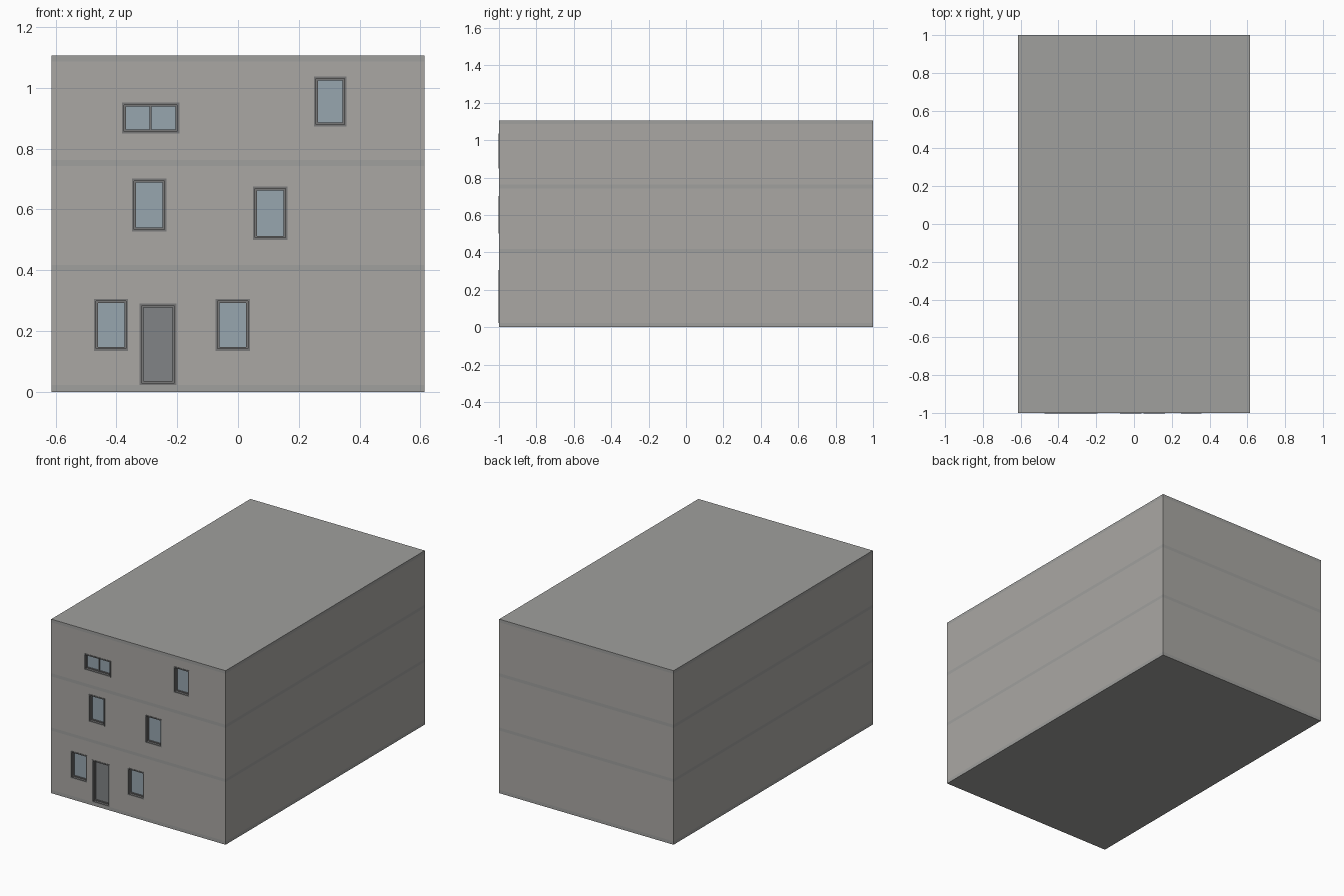
import bpy

if "Cube" in bpy.data.objects:
    bpy.data.objects.remove(bpy.data.objects["Cube"])

W, L, H = 0.613, 1.0, 1.106   # half width, half length, height
WALL = 0.04                   # wall thickness


def material(name, rgb):
    m = bpy.data.materials.new(name)
    m.diffuse_color = (*rgb, 1)
    m.use_nodes = True
    m.node_tree.nodes["Principled BSDF"].inputs["Base Color"].default_value = m.diffuse_color
    return m


wall_mat = material("wall_grey", (0.40, 0.39, 0.37))
slab_mat = material("slab_grey", (0.35, 0.35, 0.34))
frame_mat = material("frame_grey", (0.19, 0.19, 0.19))
door_mat = material("door_grey", (0.22, 0.23, 0.24))
glass_mat = material("glass_blue", (0.31, 0.38, 0.43))


def box(name, x0, x1, y0, y1, z0, z1, mat=None):
    bpy.ops.mesh.primitive_cube_add(size=1, location=((x0 + x1) / 2, (y0 + y1) / 2, (z0 + z1) / 2))
    ob = bpy.context.object
    ob.name = name
    ob.scale = (x1 - x0, y1 - y0, z1 - z0)
    bpy.ops.object.transform_apply(location=False, rotation=False, scale=True)
    if mat:
        ob.data.materials.append(mat)
    return ob


def cut(target, *bounds):
    cutter = box("cutter", *bounds)
    mod = target.modifiers.new("cut", 'BOOLEAN')
    mod.operation, mod.solver, mod.object = 'DIFFERENCE', 'EXACT', cutter
    bpy.context.view_layer.objects.active = target
    bpy.ops.object.modifier_apply(modifier=mod.name)
    bpy.data.objects.remove(cutter)


def ring(name, x0, x1, z0, z1, t, y0, y1):
    # rectangular frame of bar width t
    ob = box(name, x0, x1, y0, y1, z0, z1, frame_mat)
    cut(ob, x0 + t, x1 - t, y0 - 0.1, y1 + 0.1, z0 + t, z1 - t)


def opening(name, x0, x1, z0, z1, fill_mat, mullion=False):
    # outer frame, recessed sash, and pane or door leaf
    ring(name + "_frame", x0, x1, z0, z1, 0.007, -L - 0.003, -L + 0.035)
    t = 0.007
    ring(name + "_sash", x0 + t, x1 - t, z0 + t, z1 - t, 0.006, -L + 0.012, -L + 0.03)
    t = 0.013
    box(name + "_panel", x0 + t, x1 - t, -L + 0.018, -L + 0.024, z0 + t, z1 - t, fill_mat)
    if mullion:
        c = (x0 + x1) / 2
        box(name + "_mullion", c - 0.003, c + 0.003, -L + 0.012, -L + 0.03, z0 + t, z1 - t, frame_mat)


# Floor slabs, exposed as bands round the outside; last is the roof
slabs = [(0, 0.022), (0.398, 0.418), (0.742, 0.763), (1.086, H)]
for i, (z0, z1) in enumerate(slabs):
    box("roof_slab" if i == 3 else f"floor_slab_{i}", -W, W, -L, L, z0, z1, slab_mat)

# Openings per storey: name, x range, z range
storeys = [
    [("door", -0.324, -0.202, 0.0225, 0.290),
     ("ground_window_left", -0.474, -0.361, 0.135, 0.306),
     ("ground_window_right", -0.074, 0.040, 0.135, 0.306)],
    [("middle_window_left", -0.349, -0.235, 0.527, 0.701),
     ("middle_window_right", 0.049, 0.163, 0.500, 0.675)],
    [("wide_window", -0.382, -0.193, 0.849, 0.951),
     ("top_window", 0.250, 0.357, 0.872, 1.037)],
]

# Hollow storey walls with the front openings cut through
for i, items in enumerate(storeys):
    z0, z1 = slabs[i][1], slabs[i + 1][0]
    walls = box(f"walls_{i}", -W, W, -L, L, z0, z1, wall_mat)
    cut(walls, -W + WALL, W - WALL, -L + WALL, L - WALL, z0 - 0.1, z1 + 0.1)
    for name, x0, x1, a, b in items:
        cut(walls, x0, x1, -L - 0.1, -L + WALL + 0.1, a, b)
        opening(name, x0, x1, a, b, door_mat if name == "door" else glass_mat, name == "wide_window")
